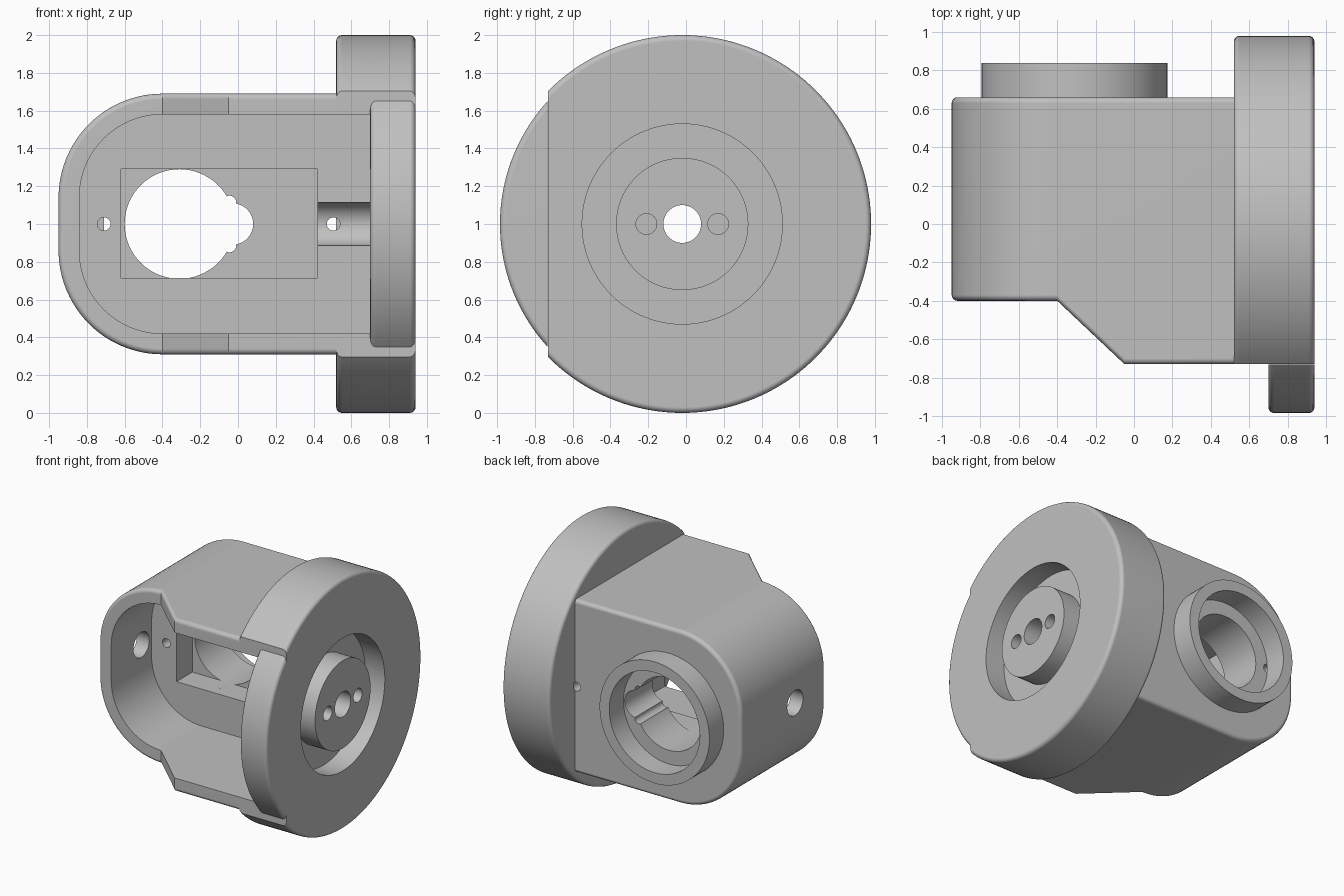
import bpy, bmesh, math
from mathutils import Matrix, Vector

old = bpy.data.objects.get("Cube")
if old:
    bpy.data.objects.remove(old, do_unlink=True)

grey = bpy.data.materials.new("plain_grey")
grey.use_nodes = True
colour = (0.53, 0.53, 0.53, 1)
grey.diffuse_color = colour
grey.node_tree.nodes["Principled BSDF"].inputs["Base Color"].default_value = colour

AXIS_Y, MID = -0.02, 1.0     # shared hub axis
FRONT, BACK, FLOOR = -0.73, 0.66, 0.11


def new_object(name, bm):
    bmesh.ops.recalc_face_normals(bm, faces=bm.faces)
    mesh = bpy.data.meshes.new(name)
    bm.to_mesh(mesh)
    bm.free()
    obj = bpy.data.objects.new(name, mesh)
    bpy.context.collection.objects.link(obj)
    mesh.materials.append(grey)
    return obj


def prism(name, points, direction):
    """Extrude a closed polygon along a vector."""
    bm = bmesh.new()
    face = bm.faces.new([bm.verts.new(p) for p in points])
    out = bmesh.ops.extrude_face_region(bm, geom=[face])
    moved = [v for v in out["geom"] if isinstance(v, bmesh.types.BMVert)]
    bmesh.ops.translate(bm, verts=moved, vec=Vector(direction))
    return new_object(name, bm)


def cylinder(name, axis, start, end, u, v, radius, sides=64):
    """Cylinder along x (u, v = y, z) or along y (u, v = x, z)."""
    pts = []
    for i in range(sides):
        t = math.tau * i / sides
        a, b = u + radius * math.cos(t), v + radius * math.sin(t)
        pts.append((start, a, b) if axis == "x" else (a, start, b))
    d = end - start
    return prism(name, pts, (d, 0, 0) if axis == "x" else (0, d, 0))


def box(name, lo, hi):
    bm = bmesh.new()
    size = [h - l for l, h in zip(lo, hi)]
    centre = [(h + l) / 2 for l, h in zip(lo, hi)]
    bmesh.ops.create_cube(bm, size=1, matrix=Matrix.Translation(centre) @ Matrix.Diagonal((*size, 1)))
    return new_object(name, bm)


def apply(obj, mod):
    bpy.ops.object.select_all(action="DESELECT")
    bpy.context.view_layer.objects.active = obj
    obj.select_set(True)
    bpy.ops.object.modifier_apply(modifier=mod.name)


def cut(obj, cutter):
    mod = obj.modifiers.new("cut", "BOOLEAN")
    mod.operation, mod.solver, mod.object = "DIFFERENCE", "EXACT", cutter
    apply(obj, mod)
    bpy.data.objects.remove(cutter, do_unlink=True)


def soften(obj, width=0.03):
    mod = obj.modifiers.new("soft", "BEVEL")
    mod.width, mod.segments = width, 4
    mod.limit_method, mod.angle_limit = "ANGLE", math.radians(60)
    apply(obj, mod)


def arch(name, left, right, half, radius, y0, y1):
    """Block with two rounded corners on its left end."""
    pts = [(right, y0, MID - half), (right, y0, MID + half)]
    for side, first in ((1, 90), (-1, 180)):
        for i in range(25):
            t = math.radians(first + 90 * i / 24)
            pts.append((left + radius + radius * math.cos(t), y0,
                        MID + side * (half - radius) + radius * math.sin(t)))
    return prism(name, pts, (0, y1 - y0, 0))


def cavity():
    return arch("cavity_cutter", -0.84, 0.70, 0.58, 0.44, -1.5, FLOOR)


def floor_slot():
    return cylinder("slot_cutter", "x", 0.35, 0.70, FLOOR, MID, 0.115)


def screw_hole(x):
    return cylinder("screw_cutter", "y", 0, BACK + 0.01, x, MID, 0.035, 24)


# Housing: rounded shell with a chamfered front
housing = arch("housing", -0.95, 0.56, 0.69, 0.55, FRONT, BACK)
outline = [(-2, -0.4), (-0.4, -0.4), (-0.05, FRONT), (-0.05, -2), (-2, -2)]
cut(housing, prism("chamfer_cutter", [(x, y, -1) for x, y in outline], (0, 0, 4)))
soften(housing)
cut(housing, cavity())
cut(housing, box("recess_cutter", (-0.62, -0.2, 0.715), (0.42, 0.31, 1.29)))
cut(housing, floor_slot())
cut(housing, cylinder("axle_cutter", "x", -1.2, -0.7, AXIS_Y, MID, 0.10, 48))
for x in (-0.71, 0.505):
    cut(housing, screw_hole(x))

# Keyhole opening through the back wall
for x, z, r in ((-0.31, MID, 0.29), (-0.03, MID, 0.11), (-0.045, 1.115, 0.035), (-0.045, 0.885, 0.035)):
    cut(housing, cylinder("keyhole_cutter", "y", 0.2, 1, x, z, r))

# Collar on the back
collar = cylinder("collar", "y", BACK - 0.005, 0.84, -0.31, MID, 0.485, 96)
cut(collar, cylinder("bore_cutter", "y", 0.5, 1, -0.31, MID, 0.40, 96))

# Large disc on the side, flattened at the front and hollowed for the cavity
disc = cylinder("disc", "x", 0.52, 0.94, AXIS_Y, MID, 1.0, 160)
soften(disc)
cut(disc, box("front_cutter", (0, -2, -1), (2, FRONT, 3)))
cut(disc, cavity())
cut(disc, floor_slot())
cut(disc, screw_hole(0.505))

# Ring groove around the hub, then axle and pin holes
groove = cylinder("groove_cutter", "x", 0.77, 1.1, AXIS_Y, MID, 0.53, 96)
cut(groove, cylinder("hub_core", "x", 0.5, 1.3, AXIS_Y, MID, 0.35, 96))
cut(disc, groove)
for offset, r in ((0, 0.10), (-0.19, 0.055), (0.19, 0.055)):
    cut(disc, cylinder("hub_hole_cutter", "x", 0.6, 1.1, AXIS_Y + offset, MID, r, 48))

# Thin front segment of the disc, with a slightly smaller radius
segment = cylinder("disc_front_segment", "x", 0.70, 0.94, AXIS_Y, MID, 0.965, 160)
soften(segment)
cut(segment, box("rear_cutter", (0, FRONT - 0.002, -1), (2, 2, 3)))

# Smooth shading with crisp edges
for obj in (housing, collar, disc, segment):
    bpy.ops.object.select_all(action="DESELECT")
    bpy.context.view_layer.objects.active = obj
    obj.select_set(True)
    bpy.ops.object.shade_smooth_by_angle(angle=math.radians(32))
    obj.modifiers.new("flat_faces", "WEIGHTED_NORMAL").keep_sharp = True
